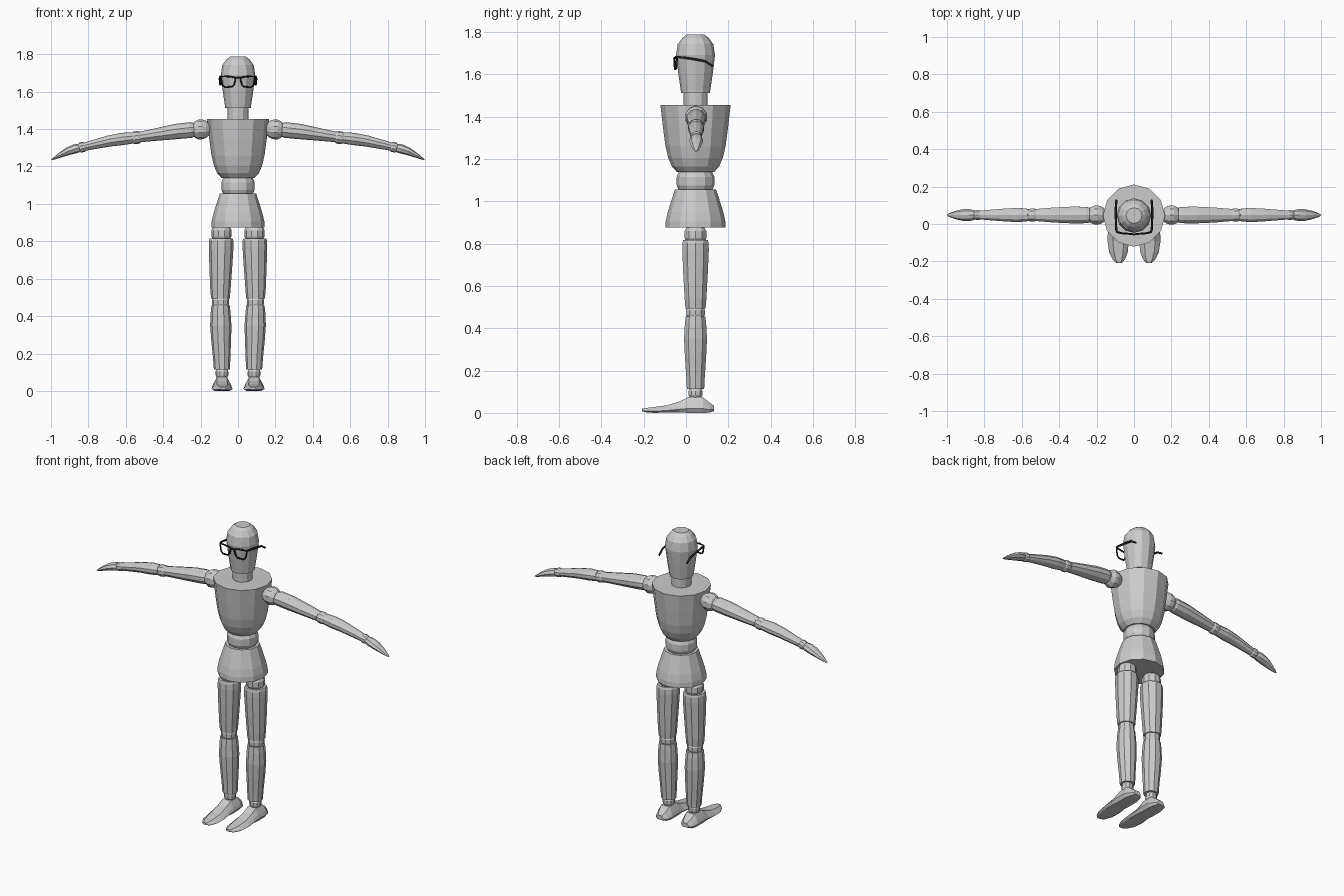
import bpy, bmesh
from math import cos, sin, pi
from mathutils import Vector

CY = 0.045   # y of the body axis


def finish(name, bm, mirror):
    bmesh.ops.recalc_face_normals(bm, faces=bm.faces)
    me = bpy.data.meshes.new(name)
    bm.to_mesh(me)
    bm.free()
    ob = bpy.data.objects.new(name, me)
    bpy.context.collection.objects.link(ob)
    if mirror:
        ob.modifiers.new("Mirror", 'MIRROR').use_axis[0] = True
    return ob


def loft(name, rings, mirror=False):
    """Skin a list of equal-length point rings and cap both ends."""
    bm = bmesh.new()
    vs = [[bm.verts.new(p) for p in r] for r in rings]
    n = len(vs[0])
    for a, b in zip(vs, vs[1:]):
        for i in range(n):
            j = (i + 1) % n
            bm.faces.new((a[i], a[j], b[j], b[i]))
    bm.faces.new(vs[0])
    bm.faces.new(vs[-1])
    return finish(name, bm, mirror)


def turned(name, profile, n=12, mirror=False):
    """Upright part; profile entries are (x centre, z, radius)."""
    rings = [[(x + r * cos(2 * pi * i / n), CY + r * sin(2 * pi * i / n), z)
              for i in range(n)] for x, z, r in profile]
    return loft(name, rings, mirror)


def joint(name, x, z0, z1, r_end, r_mid, n=12, mirror=False):
    """Bulging ball-like joint between two heights."""
    h = z1 - z0
    return turned(name, [(x, z0, r_end), (x, z0 + h * .28, r_mid),
                         (x, z0 + h * .72, r_mid), (x, z1, r_end)], n, mirror)


def arm_part(name, stations, n=10):
    """Sideways part; stations are (x, z, half height, half depth)."""
    a, b = stations[0], stations[-1]
    d = Vector((b[0] - a[0], 0, b[1] - a[1])).normalized()
    up = Vector((-d.z, 0, d.x))
    rings = []
    for x, z, rh, rd in stations:
        c = Vector((x, CY + .003, z))
        rings.append([c + up * (rh * cos(2 * pi * i / n))
                      + Vector((0, rd * sin(2 * pi * i / n), 0)) for i in range(n)])
    return loft(name, rings, True)


# Head and trunk
turned("head", [(0, 1.512, .068), (0, 1.60, .081), (0, 1.69, .092),
                (0, 1.742, .084), (0, 1.772, .062), (0, 1.787, .042)])
turned("neck", [(0, 1.44, .056), (0, 1.52, .056)])
turned("torso", [(0, 1.138, .088), (0, 1.165, .112), (0, 1.205, .129), (0, 1.26, .142),
                 (0, 1.35, .154), (0, 1.43, .163), (0, 1.455, .166)])
joint("waist_joint", 0, 1.05, 1.14, .078, .089)
turned("pelvis", [(0, .875, .142), (0, .905, .141), (0, .95, .131),
                  (0, 1.01, .112), (0, 1.056, .097)])

# Legs
joint("hip_joint", .088, .805, .88, .043, .054, 10, True)
turned("thigh", [(.094, .494, .050), (.094, .54, .054), (.092, .66, .061),
                 (.090, .77, .066), (.090, .803, .065), (.090, .816, .061)], 10, True)
joint("knee_joint", .093, .45, .50, .040, .046, 10, True)
turned("shin", [(.086, .114, .043), (.087, .17, .046), (.090, .27, .053),
                (.092, .35, .057), (.093, .42, .053), (.093, .456, .049)], 10, True)
joint("ankle_joint", .086, .07, .118, .027, .034, 10, True)

# Feet: sections along y as (y, x, half width, sole z, top z)
foot = [(.132, .086, .024, .008, .034), (.110, .086, .043, .001, .050),
        (.080, .086, .053, 0, .074), (.010, .086, .053, 0, .074),
        (-.030, .086, .053, .003, .054), (-.090, .085, .057, .002, .036),
        (-.150, .083, .050, 0, .028), (-.190, .081, .032, .003, .023),
        (-.208, .080, .016, .008, .020)]
section = [(-.75, 0), (-1, .28), (-.85, .55), (-.5, 1), (.5, 1),
           (.85, .55), (1, .28), (.75, 0)]
loft("foot", [[(x + w * u, y, z0 + (z1 - z0) * v) for u, v in section]
              for y, x, w, z0, z1 in foot], True)

# Arms
arm_part("shoulder_joint", [(.150, 1.400, .030, .030), (.170, 1.400, .045, .045),
                            (.190, 1.399, .053, .053), (.212, 1.397, .053, .053),
                            (.232, 1.396, .043, .043), (.245, 1.395, .028, .028)])
arm_part("upper_arm", [(.234, 1.397, .036, .038), (.252, 1.395, .042, .046),
                       (.330, 1.387, .041, .047), (.430, 1.372, .034, .042),
                       (.522, 1.358, .028, .034)])
arm_part("elbow_joint", [(.518, 1.358, .026, .028), (.532, 1.356, .034, .036),
                         (.554, 1.353, .034, .036), (.568, 1.351, .027, .029)])
arm_part("forearm", [(.563, 1.353, .030, .034), (.620, 1.347, .033, .040),
                     (.690, 1.336, .030, .036), (.820, 1.306, .022, .025)])
arm_part("wrist_joint", [(.816, 1.307, .021, .022), (.825, 1.305, .027, .027),
                         (.842, 1.301, .027, .027), (.852, 1.298, .021, .022)])
arm_part("hand", [(.848, 1.300, .023, .024), (.872, 1.294, .025, .031),
                  (.910, 1.281, .021, .032), (.955, 1.259, .013, .022),
                  (.985, 1.242, .006, .011), (.998, 1.236, .002, .004)], 8)

# Glasses: wire curves with a dark material
dark = bpy.data.materials.new("dark_frame")
dark.diffuse_color = (.015, .015, .015, 1)


def wires(name, paths, radius, cyclic):
    cu = bpy.data.curves.new(name, 'CURVE')
    cu.dimensions = '3D'
    cu.bevel_depth = radius
    cu.bevel_resolution = 1
    cu.use_fill_caps = True
    for pts in paths:
        sp = cu.splines.new('POLY')
        sp.points.add(len(pts) - 1)
        for p, co in zip(sp.points, pts):
            p.co = (*co, 1)
        sp.use_cyclic_u = cyclic
    cu.materials.append(dark)
    ob = bpy.data.objects.new(name, cu)
    bpy.context.collection.objects.link(ob)


rim = [(.091, -.043, 1.680), (.060, -.050, 1.682), (.018, -.053, 1.677),
       (.014, -.054, 1.664), (.022, -.053, 1.636), (.032, -.052, 1.626),
       (.068, -.049, 1.624), (.082, -.046, 1.633), (.088, -.044, 1.655)]
temple = [(.090, -.044, 1.681), (.095, -.030, 1.681), (.097, .030, 1.673),
          (.097, .090, 1.662), (.094, .128, 1.637)]
both = lambda pts: [[(s * x, y, z) for x, y, z in pts] for s in (1, -1)]
wires("glasses_rims", both(rim), .005, True)
wires("glasses_temples", both(temple), .006, False)
wires("glasses_bridge", [[(-.016, -.053, 1.672), (0, -.056, 1.676),
                          (.016, -.053, 1.672)]], .005, False)
